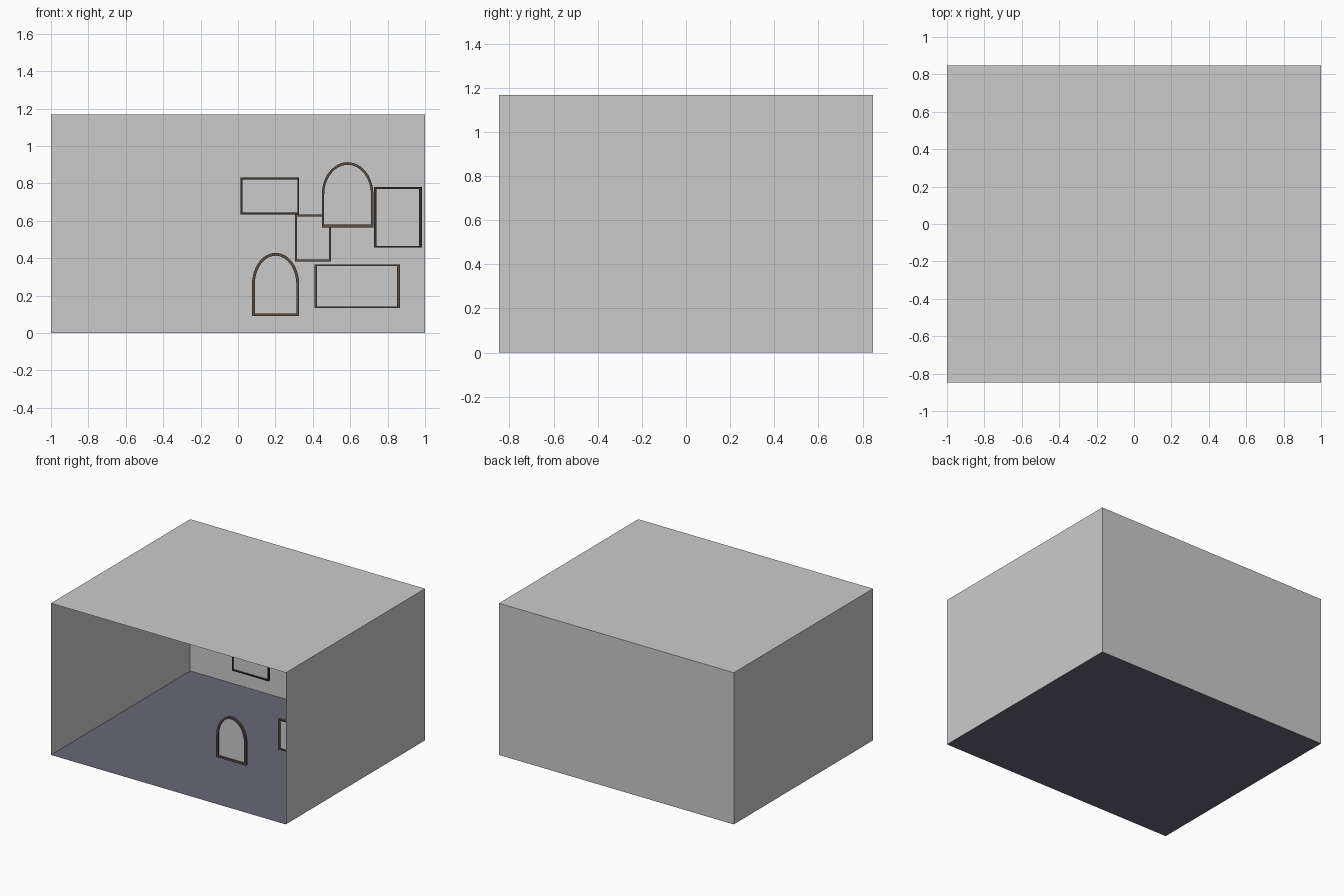
import bpy, math

if "Cube" in bpy.data.objects:
    bpy.data.objects.remove(bpy.data.objects["Cube"])

W, D, H = 1.0, 0.847, 1.168


def material(name, rgb):
    m = bpy.data.materials.new(name)
    m.diffuse_color = (*rgb, 1)
    m.use_nodes = True
    m.node_tree.nodes["Principled BSDF"].inputs["Base Color"].default_value = m.diffuse_color
    return m


floor_mat = material("floor_slate", (0.14, 0.14, 0.185))
brown = material("brown_wood", (0.10, 0.075, 0.055))
dark = material("dark_wood", (0.04, 0.035, 0.03))


def add_mesh(name, verts, faces, mat=None):
    me = bpy.data.meshes.new(name)
    me.from_pydata(verts, [], faces)
    ob = bpy.data.objects.new(name, me)
    bpy.context.collection.objects.link(ob)
    if mat:
        me.materials.append(mat)
    return ob


# Room shell: thin planes, front left open
def plane(name, corners, mat=None):
    return add_mesh(name, corners, [(0, 1, 2, 3)], mat)


plane("floor", [(-W, -D, 0), (W, -D, 0), (W, D, 0), (-W, D, 0)], floor_mat)
plane("ceiling", [(-W, -D, H), (W, -D, H), (W, D, H), (-W, D, H)])
plane("back_wall", [(-W, D, 0), (W, D, 0), (W, D, H), (-W, D, H)])
for side, x in (("left", -W), ("right", W)):
    plane(side + "_wall", [(x, -D, 0), (x, D, 0), (x, D, H), (x, -D, H)])


# Outline of a frame in the xz plane, rectangular or arch-topped
def outline(x0, x1, z0, z1, arched):
    if not arched:
        return [(x0, z0), (x1, z0), (x1, z1), (x0, z1)]
    cx, rx, rz = (x0 + x1) / 2, (x1 - x0) / 2, (z1 - z0) * 0.5
    pts = [(x0, z0), (x1, z0)]
    n = 24
    for i in range(n + 1):
        a = math.pi * i / n
        pts.append((cx + rx * math.cos(a), z1 - rz + rz * math.sin(a)))
    return pts


# Picture: a hollow moulding with a flat panel set inside it
def picture(name, x0, x1, z0, z1, y, bx, bz, mat, arched=False, depth=0.02):
    outer = outline(x0, x1, z0, z1, arched)
    inner = outline(x0 + bx, x1 - bx, z0 + bz, z1 - bz, arched)
    n = len(outer)
    rings = [(outer, y), (inner, y), (inner, y + depth), (outer, y + depth)]
    verts = [(px, py, pz) for ring, py in rings for px, pz in ring]
    faces = []
    for r in range(4):
        a, b = r * n, (r + 1) % 4 * n
        for i in range(n):
            j = (i + 1) % n
            faces.append((a + i, a + j, b + j, b + i))
    add_mesh(name + "_frame", verts, faces, mat)
    add_mesh(name + "_panel", [(px, y + depth * 0.5, pz) for px, pz in inner],
             [tuple(range(n))])


picture("low_arch", 0.075, 0.327, 0.09, 0.428, -0.372, 0.015, 0.015, brown, True)
picture("high_arch", 0.448, 0.724, 0.565, 0.913, 0.0, 0.013, 0.014, brown, True)
picture("wide_picture", 0.408, 0.866, 0.133, 0.367, -0.096, 0.015, 0.009, brown)
picture("upper_picture", 0.014, 0.327, 0.634, 0.83, -0.096, 0.009, 0.009, dark)
picture("small_picture", 0.306, 0.497, 0.383, 0.632, 0.18, 0.01, 0.009, brown)
picture("tall_picture", 0.727, 0.983, 0.457, 0.779, -0.096, 0.014, 0.009, dark)
